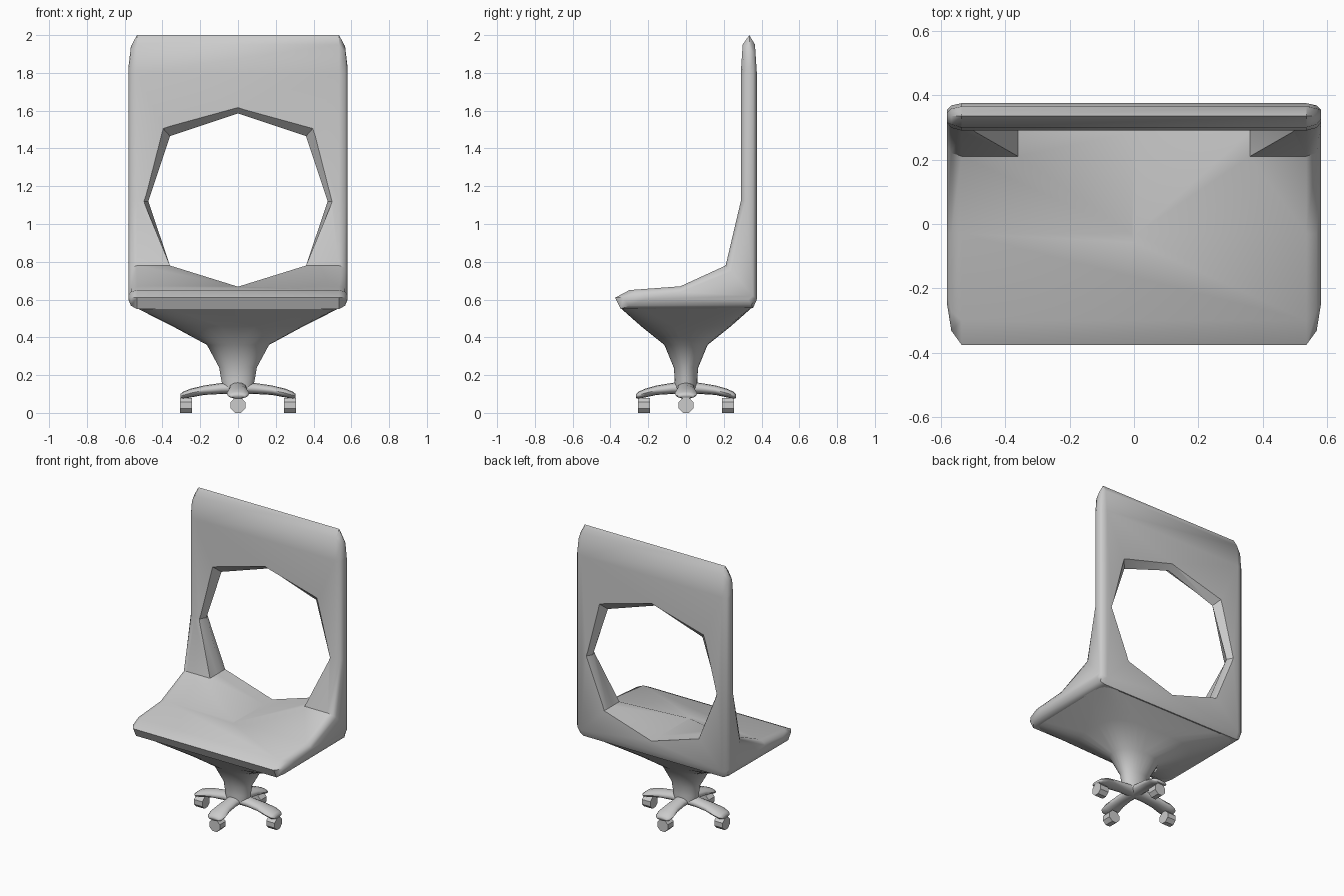
import bpy, bmesh
from math import sin, cos, pi, radians
from mathutils import Matrix

if "Cube" in bpy.data.objects:
    bpy.data.objects.remove(bpy.data.objects["Cube"])


def loft(name, rings, smooth=40):
    """Skin a list of equal-length point rings and cap both ends."""
    bm = bmesh.new()
    rows = [[bm.verts.new(p) for p in ring] for ring in rings]
    n = len(rows[0])
    for a, b in zip(rows, rows[1:]):
        for i in range(n):
            j = (i + 1) % n
            bm.faces.new((a[i], a[j], b[j], b[i]))
    bm.faces.new(rows[0])
    bm.faces.new(rows[-1])
    bmesh.ops.recalc_face_normals(bm, faces=bm.faces)
    mesh = bpy.data.meshes.new(name)
    bm.to_mesh(mesh)
    bm.free()
    ob = bpy.data.objects.new(name, mesh)
    bpy.context.collection.objects.link(ob)
    if smooth:
        shade(ob, smooth)
    return ob


def activate(ob):
    bpy.ops.object.select_all(action='DESELECT')
    ob.select_set(True)
    bpy.context.view_layer.objects.active = ob


def shade(ob, angle):
    activate(ob)
    bpy.ops.object.shade_smooth_by_angle(angle=radians(angle))


def power(v, e):
    return (1 if v >= 0 else -1) * abs(v) ** e


# Seat and backrest: side profile (y, z), and the tighter profile it rounds to
full = [(-.375, .61), (-.30, .65), (-.03, .67), (.21, .78), (.29, 1.12), (.29, 1.8), (.30, 1.95),
        (.335, 2), (.365, 1.95), (.375, 1.8), (.375, .60), (.355, .555), (-.345, .55)]
tight = [(-.25, .61), (-.22, .625), (-.03, .64), (.24, .75), (.315, 1.12), (.315, 1.8), (.325, 1.82),
         (.335, 1.83), (.345, 1.82), (.355, 1.8), (.355, .62), (.33, .60), (-.22, .60)]
stations = [(-.58, 1), (-.567, .35), (-.535, 0), (.535, 0), (.567, .35), (.58, 1)]
seat = loft("seat_and_backrest",
            [[(x, a[0] + (b[0] - a[0]) * t, a[1] + (b[1] - a[1]) * t) for a, b in zip(full, tight)]
             for x, t in stations], None)

# Octagonal opening, narrowest at mid thickness along its upper half
narrow = [(0, 1.585), (.36, 1.465), (.475, 1.12), (.36, .78), (0, .668), (-.36, .78), (-.475, 1.12), (-.36, 1.465)]
wide = [(0, 1.62), (.4, 1.51), (.5, 1.12), (.36, .78), (0, .668), (-.36, .78), (-.5, 1.12), (-.4, 1.51)]
cutter = loft("opening_cutter", [[(x, y, z) for x, z in pts] for y, pts in
                                 [(-.6, wide), (.285, wide), (.335, narrow), (.38, wide), (.6, wide)]], None)
cutter.hide_render = True
mod = seat.modifiers.new("opening", 'BOOLEAN')
mod.operation = 'DIFFERENCE'
mod.solver = 'EXACT'
mod.object = cutter
activate(seat)
bpy.ops.object.modifier_apply(modifier=mod.name)
bpy.data.objects.remove(cutter)
shade(seat, 40)

# Flared support: (z, half width, half depth, squareness)
support = [(.13, .08, .06, 2), (.18, .09, .06, 2), (.24, .10, .065, 2), (.36, .165, .115, 2.3),
           (.46, .35, .24, 3.5), (.556, .54, .348, 14)]
N = 32
loft("support", [[(w * power(cos(2 * pi * (i + .5) / N), 2 / e), d * power(sin(2 * pi * (i + .5) / N), 2 / e), z)
                  for i in range(N)] for z, w, d, e in support], 60)

# Four base legs: (distance, half width, bottom, top), each with a caster
leg = [(-.02, .05, .10, .17), (.09, .045, .10, .158), (.18, .05, .095, .145),
       (.25, .06, .082, .128), (.29, .055, .075, .112), (.305, .04, .078, .10)]
K = 12
for k in range(4):
    turn = Matrix.Rotation(k * pi / 2, 4, 'Z')
    s = 1 if k % 2 == 0 else .865
    arm = loft(f"base_leg_{k + 1}",
               [[(r * s, w * cos(2 * pi * i / K), (b + t) / 2 + (t - b) / 2 * sin(2 * pi * i / K))
                 for i in range(K)] for r, w, b, t in leg], 60)
    arm.matrix_world = turn
    r = .275 if k % 2 == 0 else .223
    wheel = loft(f"caster_{k + 1}",
                 [[(x, .043 * cos(pi * (i + .5) / 4), .04 + .043 * sin(pi * (i + .5) / 4)) for i in range(8)]
                  for x in (r - .032, r + .032)], 30)
    wheel.matrix_world = turn
